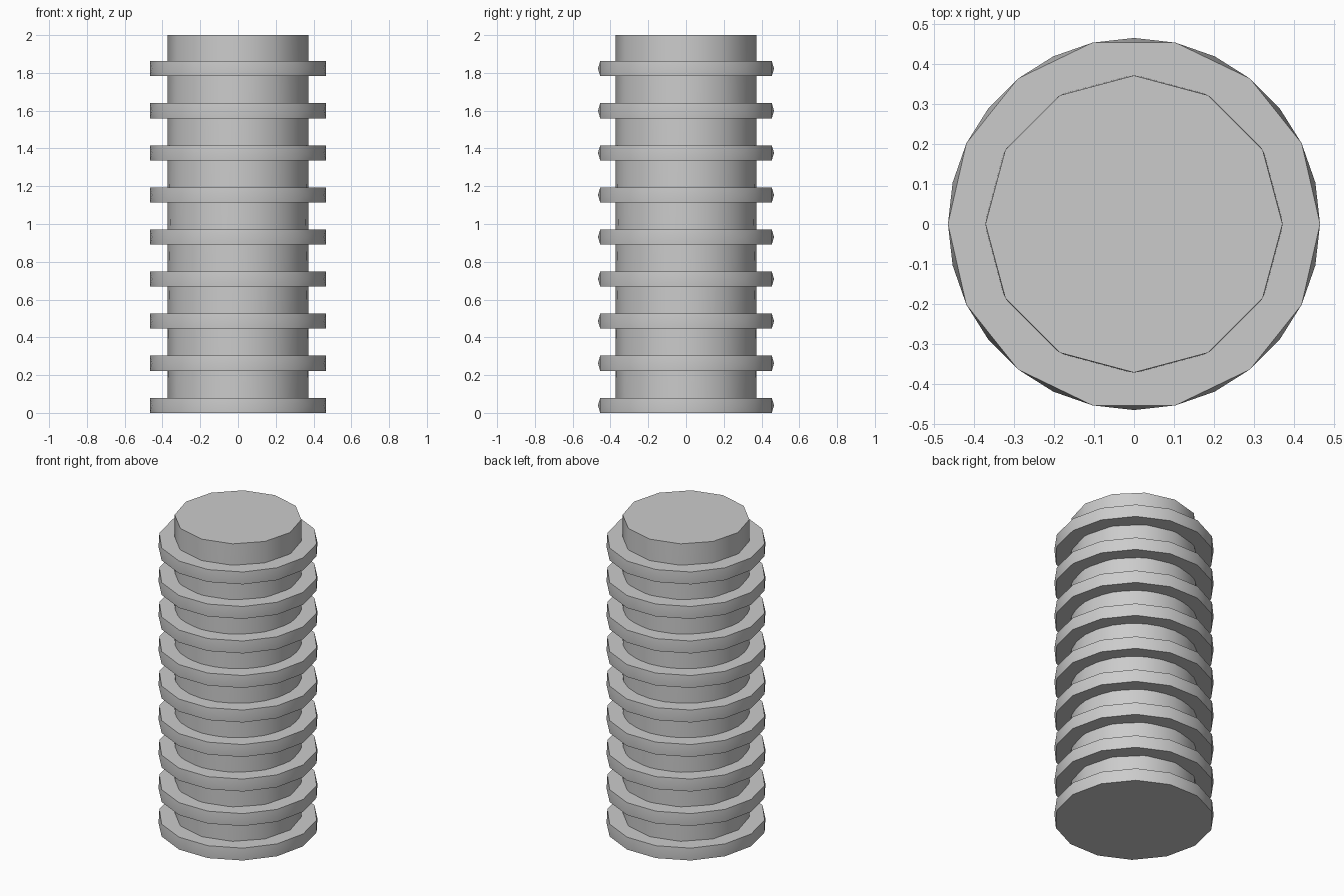
import bpy
import bmesh
from math import cos, sin, tau, radians
from mathutils import Vector

cube = bpy.data.objects.get("Cube")
if cube:
    bpy.data.objects.remove(cube, do_unlink=True)

RINGS = 9
RING_STEP = 0.2228
RING_HEIGHT = 0.08

grey = bpy.data.materials.new("plain grey")
grey.use_nodes = True
colour = (0.6, 0.6, 0.6, 1.0)
grey.diffuse_color = colour
grey.node_tree.nodes["Principled BSDF"].inputs["Base Color"].default_value = colour


def bulged_prism(name, sides, radius, bottom, top):
    """Upright prism whose side panels each swell to the full radius at mid height."""
    bm = bmesh.new()
    outline = [bm.verts.new((radius * cos(tau * i / sides),
                             radius * sin(tau * i / sides), bottom))
               for i in range(sides)]
    base = bm.faces.new(outline)
    lid = bmesh.ops.extrude_face_region(bm, geom=[base], use_keep_orig=True)
    raised = [v for v in lid["geom"] if isinstance(v, bmesh.types.BMVert)]
    bmesh.ops.translate(bm, verts=raised, vec=(0, 0, top - bottom))
    bm.normal_update()

    # Give every side panel a centre point on the full radius
    panels = [f for f in bm.faces if abs(f.normal.z) < 0.5]
    for centre in bmesh.ops.poke(bm, faces=panels)["verts"]:
        flat = Vector((centre.co.x, centre.co.y, 0)).normalized() * radius
        centre.co = (flat.x, flat.y, (bottom + top) / 2)
    bmesh.ops.recalc_face_normals(bm, faces=bm.faces[:])

    mesh = bpy.data.meshes.new(name)
    bm.to_mesh(mesh)
    bm.free()
    mesh.materials.append(grey)
    obj = bpy.data.objects.new(name, mesh)
    bpy.context.collection.objects.link(obj)

    # Smooth sides, sharp rims
    bpy.ops.object.select_all(action="DESELECT")
    obj.select_set(True)
    bpy.context.view_layer.objects.active = obj
    bpy.ops.object.shade_smooth_by_angle(angle=radians(40))
    return obj


# Central shaft, starting inside the lowest ring
bulged_prism("shaft", 12, 0.372, 0.02, 2.0)

# Evenly stacked rings
for i in range(RINGS):
    z = i * RING_STEP
    bulged_prism(f"ring_{i + 1}", 14, 0.466, z, z + RING_HEIGHT)
